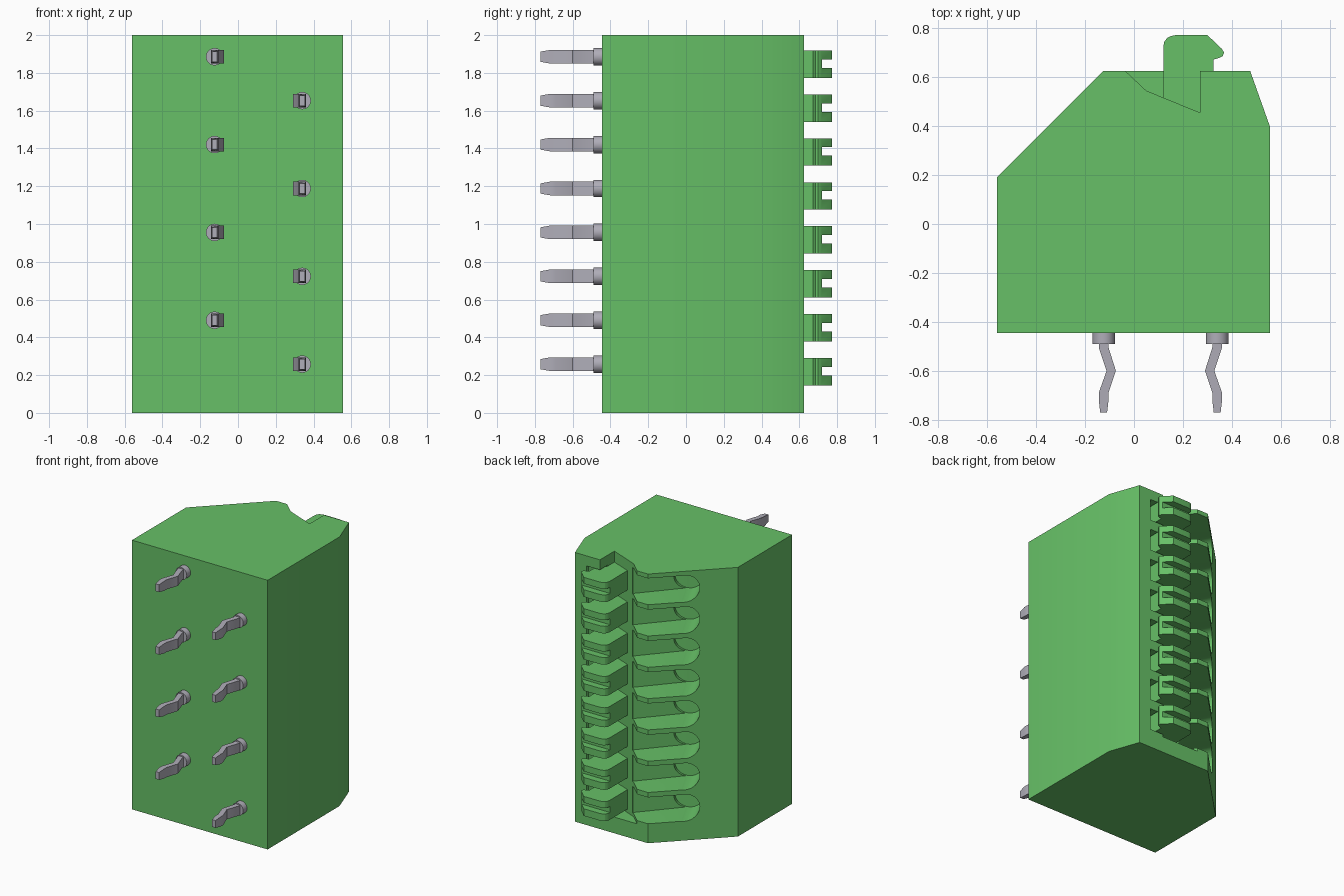
import bpy, bmesh, math
from mathutils import Vector, Matrix

cube = bpy.data.objects.get("Cube")
if cube:
    bpy.data.objects.remove(cube, do_unlink=True)


def material(name, rgb, rough=0.5):
    m = bpy.data.materials.new(name)
    m.use_nodes = True
    m.diffuse_color = (*rgb, 1)
    bsdf = m.node_tree.nodes["Principled BSDF"]
    bsdf.inputs["Base Color"].default_value = (*rgb, 1)
    bsdf.inputs["Roughness"].default_value = rough
    return m


GREEN = material("green plastic", (0.135, 0.53, 0.135))
GREY = material("pin grey", (0.43, 0.42, 0.48))

COUNT, PITCH = 8, 0.2325


def prism(bm, points, z0, z1):
    """Extrude an xy outline from z0 to z1; returns its vertices."""
    low = [bm.verts.new((x, y, z0)) for x, y in points]
    high = [bm.verts.new((x, y, z1)) for x, y in points]
    n = len(points)
    faces = [bm.faces.new(low[::-1]), bm.faces.new(high)]
    for i in range(n):
        j = (i + 1) % n
        faces.append(bm.faces.new((low[i], low[j], high[j], high[i])))
    bmesh.ops.recalc_face_normals(bm, faces=faces)
    return low + high


def cylinder(bm, start, end, radius, segments=32):
    a, b = Vector(start), Vector(end)
    rot = (b - a).to_track_quat('Z', 'Y').to_matrix().to_4x4()
    bmesh.ops.create_cone(bm, cap_ends=True, segments=segments, radius1=radius,
                          radius2=radius, depth=(b - a).length,
                          matrix=Matrix.Translation((a + b) / 2) @ rot)


def finish(bm, name, mat):
    mesh = bpy.data.meshes.new(name)
    bm.to_mesh(mesh)
    bm.free()
    mesh.materials.append(mat)
    ob = bpy.data.objects.new(name, mesh)
    bpy.context.collection.objects.link(ob)
    return ob


def activate(ob):
    bpy.ops.object.select_all(action='DESELECT')
    ob.select_set(True)
    bpy.context.view_layer.objects.active = ob


def cut(ob, bm):
    """Subtract the cutter mesh from an object."""
    cutter = finish(bm, "cutter", GREEN)
    cutter.hide_render = True
    mod = ob.modifiers.new("cut", 'BOOLEAN')
    mod.operation, mod.solver, mod.object = 'DIFFERENCE', 'EXACT', cutter
    activate(ob)
    bpy.ops.object.modifier_apply(modifier=mod.name)
    bpy.data.objects.remove(cutter, do_unlink=True)


def smooth(ob):
    activate(ob)
    bpy.ops.object.shade_smooth_by_angle(angle=math.radians(25))


# Housing
bm = bmesh.new()
prism(bm, [(-0.56, -0.445), (0.555, -0.445), (0.555, 0.40), (0.475, 0.625),
           (-0.125, 0.625), (-0.56, 0.19)], 0, 2)
housing = finish(bm, "housing", GREEN)

# Long channel at the back, open at the top and closed at the bottom
bm = bmesh.new()
prism(bm, [(-0.115, 0.70), (-0.035, 0.625), (0.05, 0.545), (0.27, 0.455),
           (0.27, 0.70)], 0.12, 2.1)
cut(housing, bm)

# Small pocket beside each release lever
bm = bmesh.new()
for i in range(COUNT):
    z = 0.218 + i * PITCH
    prism(bm, [(0.22, 0.70), (0.22, 0.53), (0.33, 0.53), (0.38, 0.60),
               (0.38, 0.70)], z - 0.08, z + 0.08)
cut(housing, bm)

# Wire entries: a rounded scoop that opens into the channel
slots, rounds = bmesh.new(), bmesh.new()
for i in range(COUNT):
    z = 0.2425 + i * PITCH
    prism(slots, [(-0.40, 0.65), (-0.286, 0.42), (-0.197, 0.241),
                  (0.06, 0.535), (0.06, 0.65)], z - 0.098, z + 0.098)
    cylinder(rounds, (-0.386, 0.62, z), (-0.197, 0.241, z), 0.1)
cut(housing, slots)
cut(housing, rounds)
smooth(housing)

# Hooked release levers, each with a screwdriver slot along its back
bm, slot = bmesh.new(), bmesh.new()
lever = [(0.12, 0.50), (0.12, 0.725), (0.124, 0.745), (0.135, 0.760),
         (0.15, 0.768), (0.17, 0.772), (0.30, 0.772), (0.36, 0.715),
         (0.368, 0.70), (0.362, 0.685), (0.345, 0.678), (0.325, 0.672),
         (0.325, 0.56), (0.27, 0.54), (0.27, 0.44)]
for i in range(COUNT):
    z = 0.146 + i * PITCH
    prism(bm, lever, z, z + 0.145)
    prism(slot, [(0.0, 0.72), (0.5, 0.72), (0.5, 0.9), (0.0, 0.9)],
          z + 0.053, z + 0.098)
levers = finish(bm, "release_levers", GREEN)
cut(levers, slot)
smooth(levers)

# Kinked solder pins with round collars, staggered in two columns
pin = [(-0.02, -0.48), (-0.02, -0.505), (0.012, -0.60), (-0.02, -0.69),
       (-0.02, -0.72), (-0.014, -0.77), (0.014, -0.77), (0.02, -0.72),
       (0.02, -0.69), (0.05, -0.60), (0.02, -0.505), (0.02, -0.48)]
for i in range(COUNT):
    z = 0.258 + i * PITCH
    cx, side = (0.34, -1) if i % 2 == 0 else (-0.124, 1)
    bm = bmesh.new()
    verts = prism(bm, [(cx + side * x, y) for x, y in pin], z - 0.036, z + 0.036)
    for v in verts:  # tapered tip
        if v.co.y < -0.75:
            v.co.z = z + (v.co.z - z) * 0.75
    cylinder(bm, (cx, -0.44, z), (cx, -0.49, z), 0.046, 24)
    smooth(finish(bm, f"solder_pin_{i + 1}", GREY))
